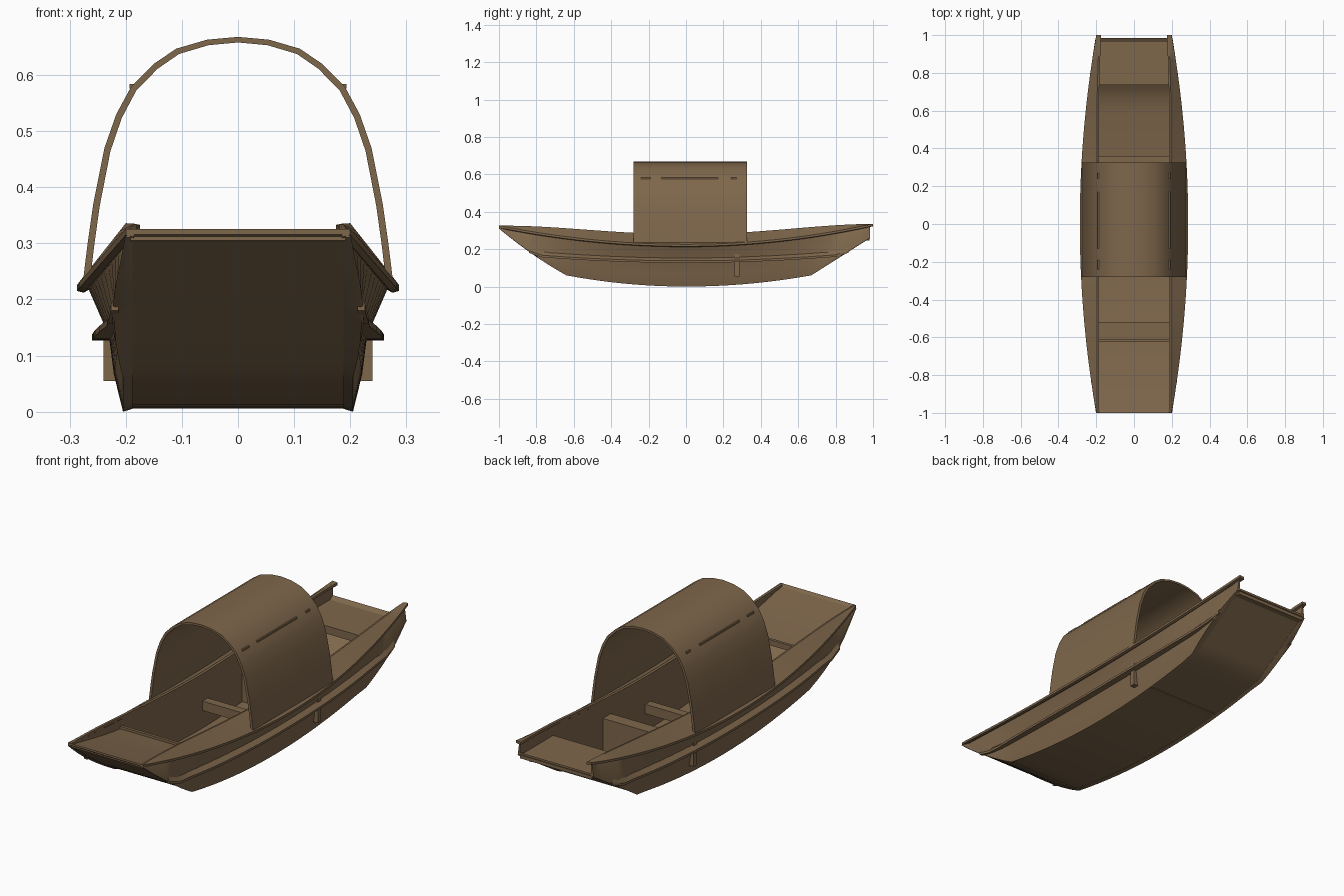
import bpy, bmesh, math

if "Cube" in bpy.data.objects:
    bpy.data.objects.remove(bpy.data.objects["Cube"])

wood = bpy.data.materials.new("brown_wood")
wood.diffuse_color = (0.21, 0.135, 0.071, 1)
wood.use_nodes = True
wood.node_tree.nodes["Principled BSDF"].inputs["Base Color"].default_value = wood.diffuse_color


def finish(name, bm, angle=30):
    bmesh.ops.remove_doubles(bm, verts=bm.verts, dist=0.00005)
    bmesh.ops.recalc_face_normals(bm, faces=bm.faces)
    me = bpy.data.meshes.new(name)
    bm.to_mesh(me)
    bm.free()
    me.materials.append(wood)
    me.shade_smooth()
    me.set_sharp_from_angle(angle=math.radians(angle))
    ob = bpy.data.objects.new(name, me)
    bpy.context.collection.objects.link(ob)
    return ob


def loft(name, section, ys, mirror=False):
    """Sweep a closed (x, z) section, which may change with y, along the boat."""
    bm = bmesh.new()
    for s in ((1, -1) if mirror else (1,)):
        rings = [[bm.verts.new((s * x, y, z)) for x, z in section(y)] for y in ys]
        n = len(rings[0])
        for a, b in zip(rings, rings[1:]):
            for i in range(n):
                j = (i + 1) % n
                bm.faces.new((a[i], a[j], b[j], b[i]))
        bm.faces.new(rings[0])
        bm.faces.new(rings[-1])
    return finish(name, bm)


def span(a, b, n):
    return [a + (b - a) * i / n for i in range(n + 1)]


# Hull lines
def keel(y):
    if y < -0.64:
        t = (-y - 0.64) / 0.36
        return 0.06 + 0.25 * (0.8 * t + 0.2 * t * t)
    if y > 0.67:
        return 0.06 + 0.19 * (y - 0.67) / 0.30
    return 0.06 * (y / (0.64 if y < 0 else 0.67)) ** 2


def sheer(y):
    return 0.22 + (0.1 if y < 0 else 0.11) * y * y


def beam(y):
    return 0.2 + 0.087 * (1 - y * y)


def bottom_x(y):
    t = max(0, (abs(y) - 0.64) / 0.36)
    return 0.205 + 0.02 * math.sin(math.pi * min(t, 1)) - 0.01 * t


def coaming(y):
    return sheer(y) + 0.055 * (1 - y ** 4)


def chine(y):
    x0, z0 = bottom_x(y), keel(y)
    z = min(max(0.135 + 0.05 * y * y, z0 + 0.002), sheer(y) - 0.004)
    return max(x0, 0.2 + 0.03 * (1 - y * y)), z


hull_ys = span(-1, -0.64, 7) + span(-0.64, 0.67, 18)[1:] + span(0.67, 0.985, 6)[1:]


# Hull sides
def side(y):
    x0, z0 = bottom_x(y), keel(y)
    xc, zc = chine(y)
    xm, zm = (x0 + xc) / 2 + 0.004, (z0 + zc) / 2
    return [(x0, z0), (xm, zm), (xc, zc), (max(beam(y) - 0.02, 0.192), sheer(y)),
            (0.188, coaming(y) - 0.004), (0.188, min(z0 + 0.005, sheer(y)))]


loft("hull_side", side, hull_ys, True)


# Hull bottom, rising to the bow and stern
def floor(y):
    z = keel(y)
    return [(-0.198, z + 0.006), (0.198, z + 0.006), (0.198, z + 0.016), (-0.198, z + 0.016)]


loft("hull_bottom", floor, hull_ys)


# Sloping gunwale planks, with raised ends at the stern
def gunwale(y):
    w, z = beam(y), sheer(y)
    t = 0.185 if y < 0.7 else 0.185 - 0.01 * (y - 0.7) / 0.3
    return [(w, z - 0.005), (w, z + 0.006), (t + 0.01, coaming(y) + 0.005),
            (t, coaming(y) + 0.003), (t, coaming(y) - 0.01), (w - 0.012, z - 0.008)]


loft("gunwale", gunwale, span(-1, 1, 30), True)


# Rubbing strake along the chine
def strake(y):
    x, z = chine(y)
    d = 0.03 * max(0.05, 1 - (y / 0.9) ** 4)
    return [(x - 0.006, z + 0.027), (x + d, z + 0.003), (x + d, z - 0.008), (x - 0.006, z - 0.008)]


loft("rubbing_strake", strake, span(-0.84, 0.87, 24), True)


# Bow and stern decks
def bow_deck(y):
    z = 0.25 + 0.068 * ((-y - 0.62) / 0.38) ** 1.2 if y < -0.62 else 0.25
    return [(-0.192, z), (0.192, z), (0.192, z - 0.012), (-0.192, z - 0.012)]


loft("bow_deck", bow_deck, span(-0.995, -0.62, 8))


def box(name, x0, x1, y0, y1, z0, z1, mirror=False):
    return loft(name, lambda y: [(x0, z0), (x1, z0), (x1, z1), (x0, z1)], [y0, y1], mirror)


box("stern_deck", -0.19, 0.19, 0.74, 0.982, 0.246, 0.262)
box("bow_deck_lip", -0.188, 0.188, -0.622, -0.608, 0.235, 0.262)
box("stern_deck_beam", -0.188, 0.188, 0.735, 0.75, 0.225, 0.262)

# Interior cross pieces
box("bulkhead", -0.19, 0.19, 0.30, 0.36, 0.02, 0.20)
box("middle_thwart", -0.19, 0.19, 0.0, 0.04, 0.10, 0.145)
box("front_shelf", -0.19, 0.19, -0.62, -0.52, 0.10, 0.115)

# Outside rib
box("side_rib", 0.215, 0.24, 0.26, 0.285, 0.055, 0.205, True)

# Arched canopy
half = [(0.276, 0.235), (0.268, 0.30), (0.258, 0.37), (0.238, 0.47), (0.217, 0.53),
        (0.19, 0.58), (0.15, 0.62), (0.11, 0.647), (0.055, 0.663)]
outer = half + [(0, 0.668)] + [(-x, z) for x, z in reversed(half)]
inner = [(x * 0.955, 0.235 + (z - 0.235) * 0.977) for x, z in reversed(outer)]
loft("canopy", lambda y: outer + inner, [-0.28, 0.325])

# Thin battens on the canopy
for a, b in ((-0.24, -0.19), (-0.13, 0.17), (0.24, 0.27)):
    box("canopy_batten", 0.183, 0.193, a, b, 0.576, 0.584, True)
